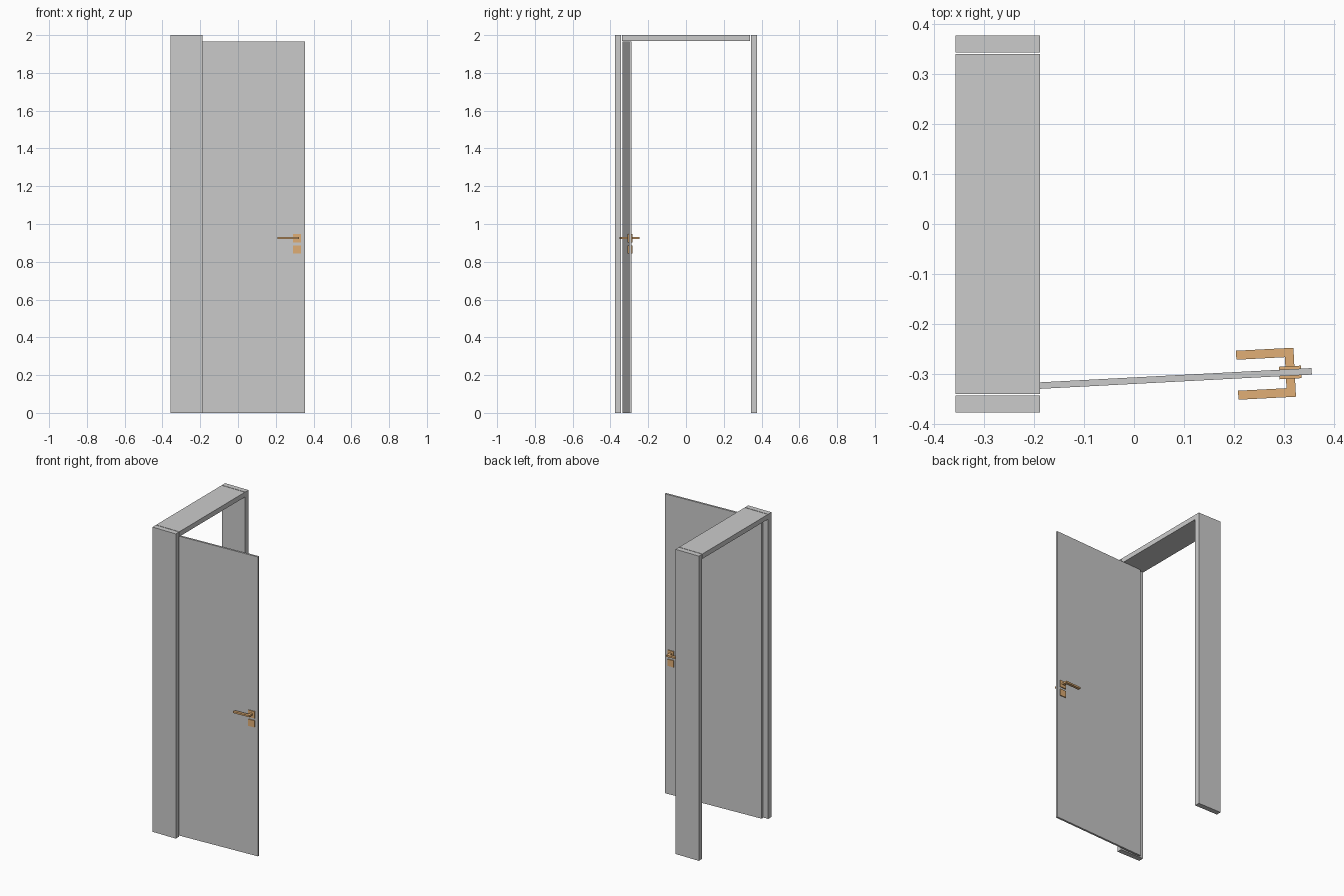
import bpy, bmesh, math
from mathutils import Matrix

if "Cube" in bpy.data.objects:
    bpy.data.objects.remove(bpy.data.objects["Cube"])

brass = bpy.data.materials.new("brass")
brass.diffuse_color = (0.75, 0.43, 0.18, 1)
brass.use_nodes = True
brass.node_tree.nodes["Principled BSDF"].inputs["Base Color"].default_value = brass.diffuse_color

# Door space: origin on the hinge line, x along the leaf, swung open
door_space = Matrix.Translation((-0.323, -0.330, 0)) @ Matrix.Rotation(math.radians(3), 4, 'Z')


def prism(name, outline, z0, z1, space=None, mat=None):
    """Extrude a flat xy outline from z0 to z1."""
    bm = bmesh.new()
    face = bm.faces.new([bm.verts.new((x, y, z0)) for x, y in outline])
    top = bmesh.ops.extrude_face_region(bm, geom=[face])
    verts = [g for g in top["geom"] if isinstance(g, bmesh.types.BMVert)]
    bmesh.ops.translate(bm, verts=verts, vec=(0, 0, z1 - z0))
    if space:
        bm.transform(space)
    bmesh.ops.recalc_face_normals(bm, faces=bm.faces)
    me = bpy.data.meshes.new(name)
    bm.to_mesh(me)
    bm.free()
    if mat:
        me.materials.append(mat)
    ob = bpy.data.objects.new(name, me)
    bpy.context.collection.objects.link(ob)
    return ob


def box(name, x0, x1, y0, y1, z0, z1, space=None, mat=None):
    return prism(name, [(x0, y0), (x1, y0), (x1, y1), (x0, y1)], z0, z1, space, mat)


# Frame: two jambs and the head between them
X0, X1 = -0.357, -0.188
box("jamb_hinge_side", X0, X1, -0.377, -0.343, 0, 2)
box("jamb_latch_side", X0, X1, 0.343, 0.377, 0, 2)
box("frame_head", X0, X1, -0.3395, 0.3395, 1.968, 2)

# Door leaf
T = 0.0065
box("door_leaf", 0, 0.679, -T, T, 0, 1.965, door_space)

# Handle set on both faces: lever, square rosette and key plate
for side, s in (("front", -1), ("back", 1)):
    lever = [(0.627, s * T), (0.645, s * T), (0.645, s * 0.049),
             (0.530, s * 0.049), (0.530, s * 0.031), (0.627, s * 0.031)]
    prism("lever_" + side, lever, 0.921, 0.932, door_space, brass)
    y0, y1 = sorted((s * T, s * 0.0125))
    box("rosette_" + side, 0.614, 0.658, y0, y1, 0.902, 0.947, door_space, brass)
    box("key_plate_" + side, 0.614, 0.658, y0, y1, 0.843, 0.887, door_space, brass)
